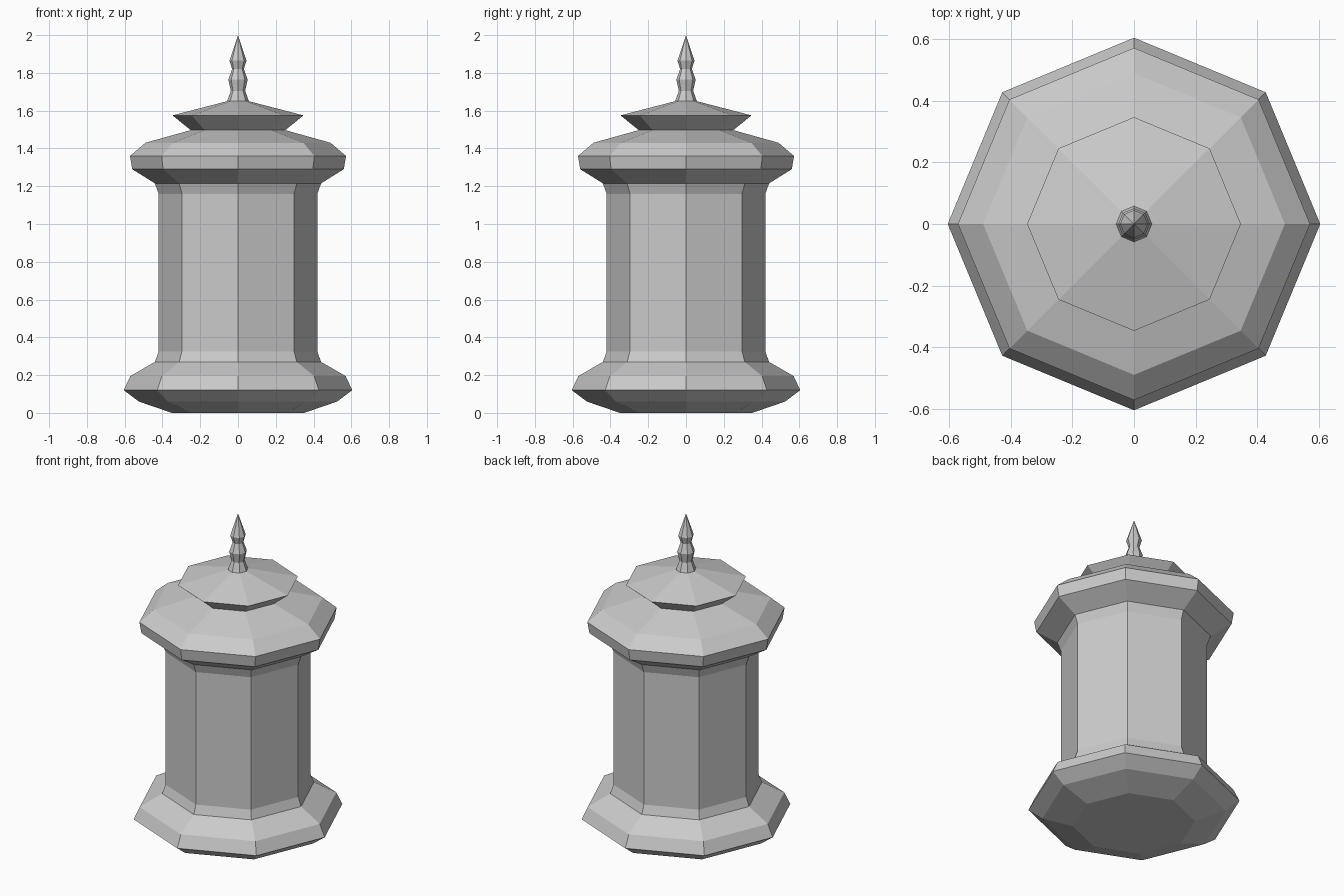
import bpy, bmesh
from math import cos, sin, pi

if "Cube" in bpy.data.objects:
    bpy.data.objects.remove(bpy.data.objects["Cube"])

SIDES = 8


def lathe(name, profile):
    """Spin (radius, z) points into a faceted shell; radius 0 closes to a point."""
    bm = bmesh.new()
    rings = []
    for r, z in profile:
        n = SIDES if r > 0 else 1
        rings.append([bm.verts.new((r * cos(2 * pi * i / SIDES), r * sin(2 * pi * i / SIDES), z))
                      for i in range(n)])
    for low, high in zip(rings, rings[1:]):
        for i in range(SIDES):
            j = (i + 1) % SIDES
            corners = [low[i % len(low)], low[j % len(low)],
                       high[j % len(high)], high[i % len(high)]]
            bm.faces.new(list(dict.fromkeys(corners)))
    mesh = bpy.data.meshes.new(name)
    bm.to_mesh(mesh)
    bm.free()
    obj = bpy.data.objects.new(name, mesh)
    bpy.context.collection.objects.link(obj)
    return obj


# Flared foot with a closed underside
lathe("base", [(0, 0), (0.35, 0), (0.525, 0.06), (0.605, 0.12),
               (0.57, 0.195), (0.44, 0.27)])

# Straight body with small flares at both ends
lathe("body", [(0.44, 0.27), (0.42, 0.325), (0.42, 1.16), (0.44, 1.215)])

# Wide collar and shoulder
lathe("collar", [(0.44, 1.215), (0.56, 1.29), (0.572, 1.36),
                 (0.49, 1.43), (0.25, 1.497)])

# Small overhanging roof
lathe("roof", [(0.25, 1.497), (0.347, 1.575), (0.058, 1.65)])

# Beaded finial ending in a spike
lathe("finial", [(0.058, 1.65), (0.038, 1.705), (0.051, 1.765),
                 (0.031, 1.82), (0.045, 1.865), (0, 2.0)])
